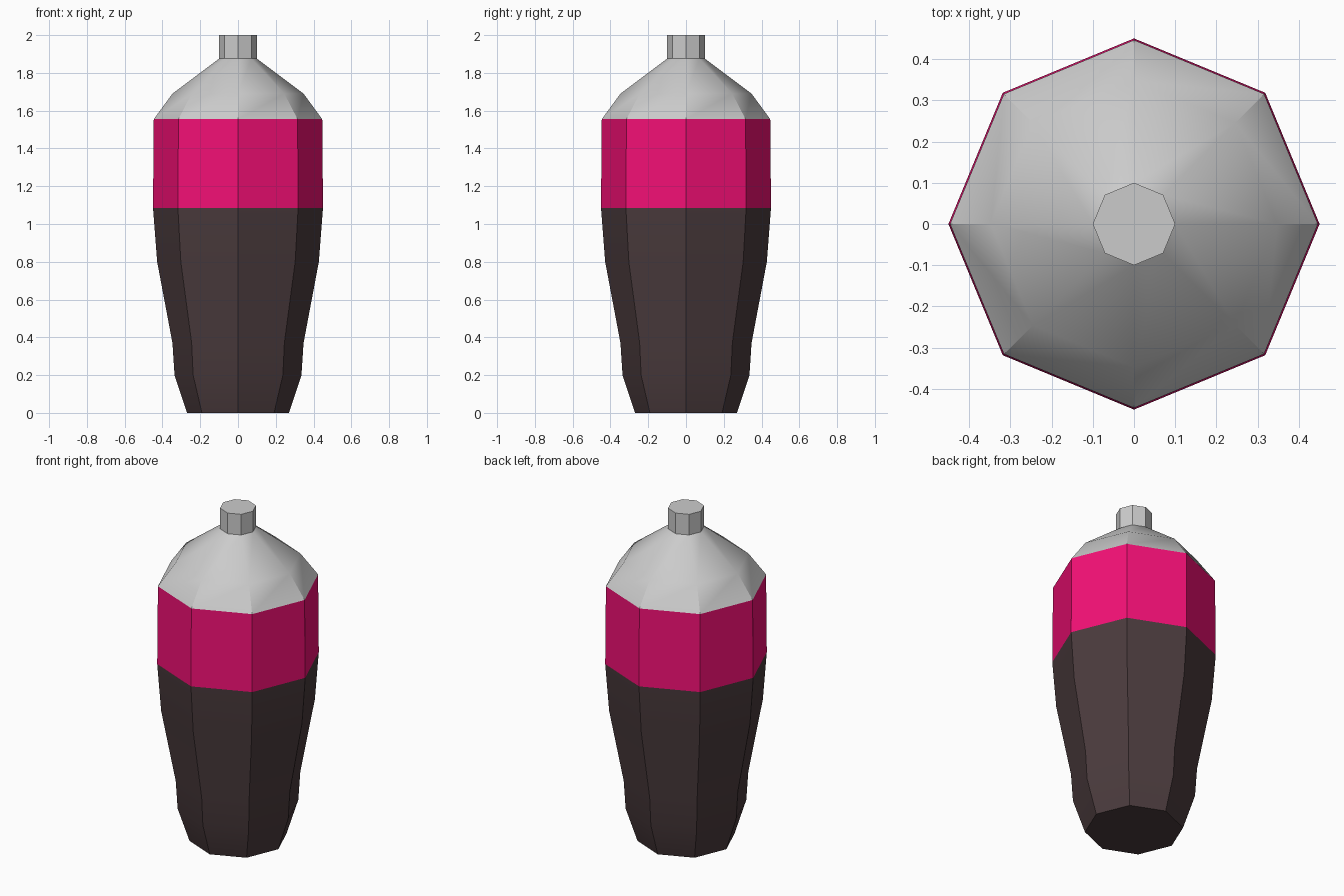
import bpy, bmesh
from math import cos, sin, pi, radians

if "Cube" in bpy.data.objects:
    bpy.data.objects.remove(bpy.data.objects["Cube"])

SIDES = 8


def material(name, rgb):
    m = bpy.data.materials.new(name)
    m.diffuse_color = (*rgb, 1)
    m.use_nodes = True
    m.node_tree.nodes["Principled BSDF"].inputs["Base Color"].default_value = m.diffuse_color
    return m


def lathe(name, profile, mat=None, cap_bottom=False, cap_top=False):
    """Eight-sided shell through (radius, z) rings, with optional end caps."""
    bm = bmesh.new()
    rings = [[bm.verts.new((r * cos(2 * pi * i / SIDES), r * sin(2 * pi * i / SIDES), z))
              for i in range(SIDES)] for r, z in profile]
    for a, b in zip(rings, rings[1:]):
        for i in range(SIDES):
            j = (i + 1) % SIDES
            bm.faces.new((a[i], a[j], b[j], b[i]))
    if cap_bottom:
        bm.faces.new(rings[0][::-1])
    if cap_top:
        bm.faces.new(rings[-1])
    mesh = bpy.data.meshes.new(name)
    bm.to_mesh(mesh)
    bm.free()
    ob = bpy.data.objects.new(name, mesh)
    bpy.context.collection.objects.link(ob)
    if mat:
        mesh.materials.append(mat)
    # Soften only the shallow edges
    bpy.ops.object.select_all(action='DESELECT')
    ob.select_set(True)
    bpy.context.view_layer.objects.active = ob
    bpy.ops.object.shade_smooth_by_angle(angle=radians(30))
    return ob


# Dark tapered lower body
lathe("lower_body", [(0.27, 0), (0.336, 0.2), (0.347, 0.37), (0.428, 0.8), (0.45, 1.085)],
      material("dark_brown", (0.07, 0.044, 0.047)), cap_bottom=True)

# Coloured band
lathe("band", [(0.45, 1.085), (0.446, 1.555)], material("pink", (0.9, 0.005, 0.18)))

# Grey shoulder and capped neck
lathe("shoulder_and_neck", [(0.446, 1.555), (0.347, 1.69), (0.1, 1.875), (0.1, 2.0)],
      cap_top=True)
